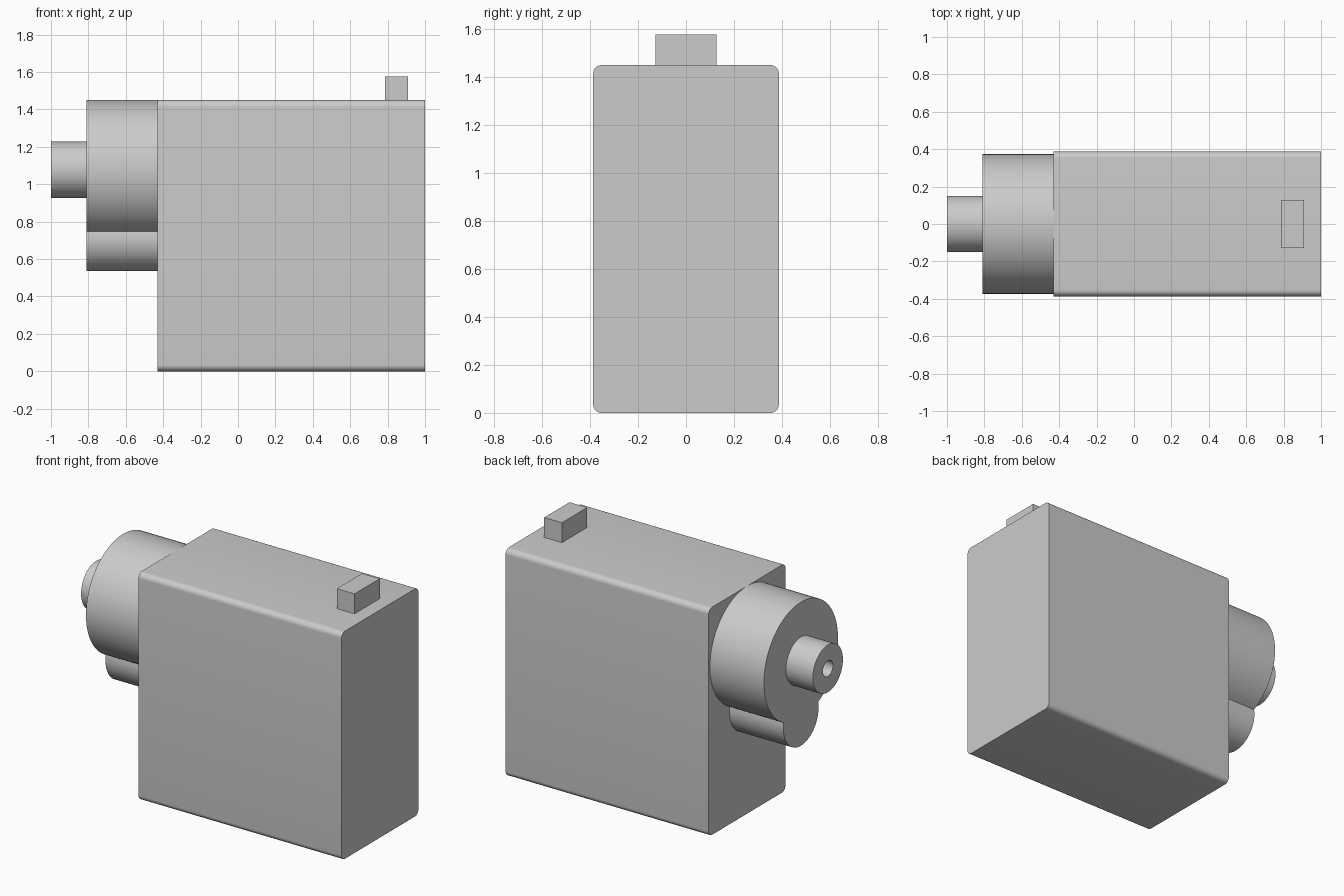
import bpy, bmesh
from math import acos, atan2, cos, pi, radians, sin

cube = bpy.data.objects.get("Cube")
if cube:
    bpy.data.objects.remove(cube, do_unlink=True)

grey = bpy.data.materials.new("plain grey")
grey.use_nodes = True
grey.diffuse_color = (0.6, 0.6, 0.6, 1)
grey.node_tree.nodes["Principled BSDF"].inputs["Base Color"].default_value = grey.diffuse_color


def finish(name, bm):
    bmesh.ops.recalc_face_normals(bm, faces=bm.faces)
    mesh = bpy.data.meshes.new(name)
    bm.to_mesh(mesh)
    bm.free()
    obj = bpy.data.objects.new(name, mesh)
    bpy.context.collection.objects.link(obj)
    mesh.materials.append(grey)
    bpy.ops.object.select_all(action="DESELECT")
    obj.select_set(True)
    bpy.context.view_layer.objects.active = obj
    bpy.ops.object.shade_smooth_by_angle(angle=radians(30))
    return obj


def arc(y, z, r, start, end, steps):
    """Points on an arc in the y-z plane."""
    angles = [start + (end - start) * i / steps for i in range(steps + 1)]
    return [(y + r * cos(a), z + r * sin(a)) for a in angles]


def extrude_x(name, outline, x0, x1):
    """Solid prism along x from a closed y-z outline."""
    bm = bmesh.new()
    face = bm.faces.new([bm.verts.new((x0, y, z)) for y, z in outline])
    result = bmesh.ops.extrude_face_region(bm, geom=[face], use_keep_orig=True)
    moved = [v for v in result["geom"] if isinstance(v, bmesh.types.BMVert)]
    bmesh.ops.translate(bm, verts=moved, vec=(x1 - x0, 0, 0))
    return finish(name, bm)


# Main case: rounded rectangle, rounded only along its long edges
half, height, corner = 0.387, 1.45, 0.035
case = []
for i, (sy, top) in enumerate([(1, True), (-1, True), (-1, False), (1, False)]):
    cz = height - corner if top else corner
    case += arc(sy * (half - corner), cz, corner, i * pi / 2, (i + 1) * pi / 2, 8)
extrude_x("case", case, -0.43, 1.0)

# Gear housing: large round with a smaller round merged below it
big, small = 0.373, 0.177
axis, low = height - big, 0.535 + small
d = axis - low
a = acos((d * d + big * big - small * small) / (2 * d * big))
b = atan2(axis - big * cos(a) - low, big * sin(a))
housing = arc(0, axis, big, -pi / 2 + a, 3 * pi / 2 - a, 72)
housing += arc(0, low, small, pi - b, 2 * pi + b, 32)[1:-1]
extrude_x("gear_housing", housing, -0.81, -0.43)

# Output shaft: hollow tube standing on the housing
bm = bmesh.new()
profile = [(-0.81, 0.151), (-1, 0.151), (-1, 0.05), (-0.81, 0.05)]
verts = [bm.verts.new((x, 0, axis + r)) for x, r in profile]
edges = [bm.edges.new(pair) for pair in zip(verts, verts[1:])]
bmesh.ops.spin(bm, geom=verts + edges, cent=(0, 0, axis), axis=(1, 0, 0),
               angle=2 * pi, steps=48, use_merge=True)
bmesh.ops.remove_doubles(bm, verts=bm.verts, dist=0.0001)
finish("output_shaft", bm)

# Cable outlet block on top
block = [(-0.127, height), (0.127, height), (0.127, 1.577), (-0.127, 1.577)]
extrude_x("cable_outlet", block, 0.785, 0.91)
